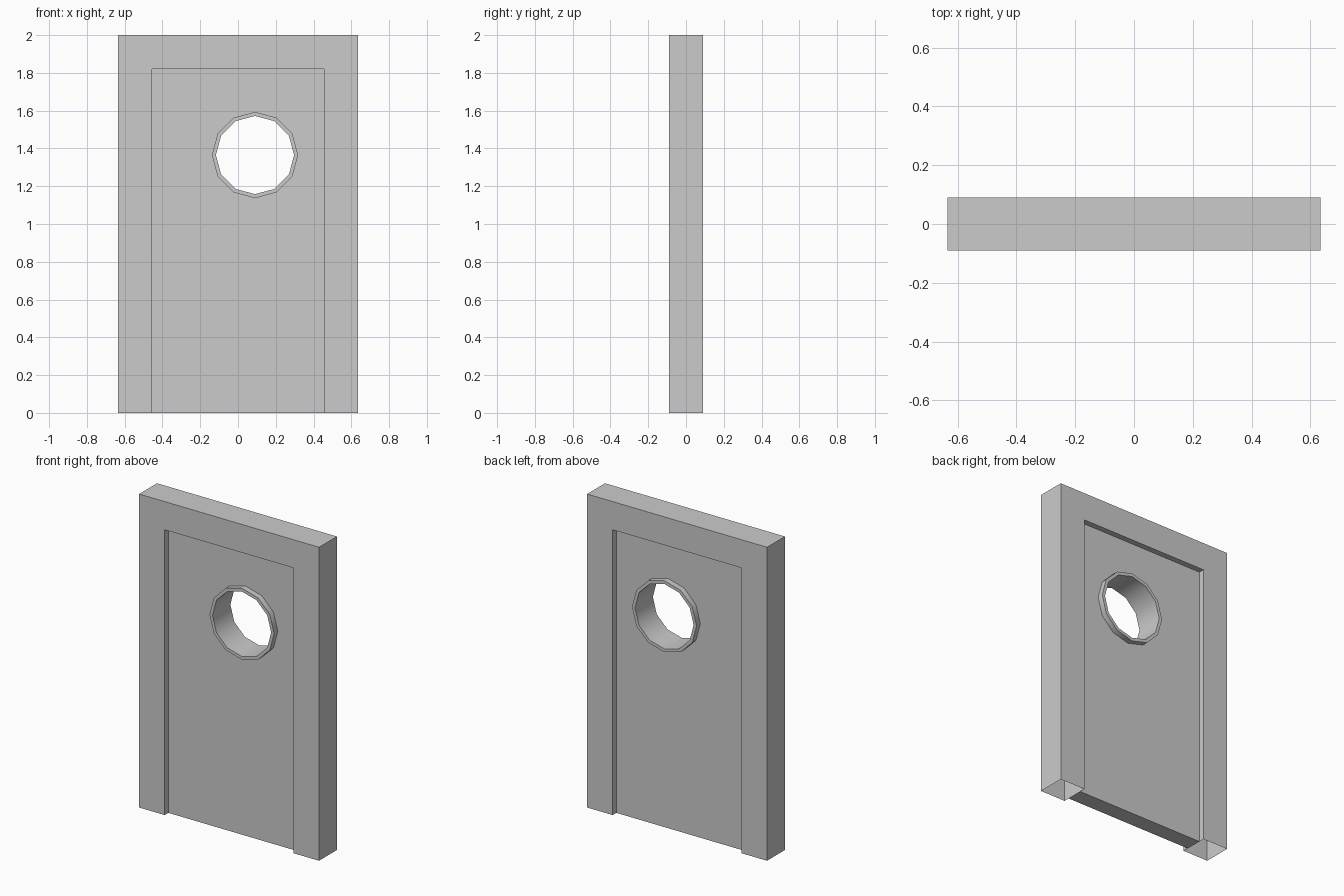
import bpy, bmesh
from math import cos, sin, pi

if "Cube" in bpy.data.objects:
    bpy.data.objects.remove(bpy.data.objects["Cube"])

HALF_W, HEIGHT, BAR = 0.635, 2.0, 0.18
IN_W, IN_H = HALF_W - BAR, HEIGHT - BAR
FRAME_Y, DOOR_Y = 0.09, 0.053
CX, CZ, R_OUT, R_IN, SIDES = 0.09, 1.365, 0.228, 0.207, 12


def circle(r):
    return [(CX + r * cos(2 * pi * i / SIDES), CZ + r * sin(2 * pi * i / SIDES))
            for i in range(SIDES)]


def slab(name, loops, half_y, open_bottom=False):
    """Fill x/z outlines (outer first, then holes) and extrude them along y."""
    bm = bmesh.new()
    edges = []
    for pts in loops:
        vs = [bm.verts.new((x, -half_y, z)) for x, z in pts]
        edges += [bm.edges.new((v, vs[i - 1])) for i, v in enumerate(vs)]
    bmesh.ops.triangle_fill(bm, edges=edges, use_beauty=True, normal=(0, -1, 0))
    ext = bmesh.ops.extrude_face_region(bm, geom=bm.faces[:], use_keep_orig=True)
    moved = [v for v in ext["geom"] if isinstance(v, bmesh.types.BMVert)]
    bmesh.ops.translate(bm, verts=moved, vec=(0, 2 * half_y, 0))
    bmesh.ops.recalc_face_normals(bm, faces=bm.faces[:])
    bmesh.ops.dissolve_limit(bm, angle_limit=0.01, verts=bm.verts[:], edges=bm.edges[:])
    if open_bottom:
        base = [f for f in bm.faces if all(v.co.z < 1e-4 for v in f.verts)]
        bmesh.ops.delete(bm, geom=base, context='FACES_ONLY')
    me = bpy.data.meshes.new(name)
    bm.to_mesh(me)
    bm.free()
    ob = bpy.data.objects.new(name, me)
    bpy.context.collection.objects.link(ob)
    return ob


# Door frame: upside-down U, post bottoms left open
slab("door_frame", [[(-HALF_W, 0), (-IN_W, 0), (-IN_W, IN_H), (IN_W, IN_H),
                     (IN_W, 0), (HALF_W, 0), (HALF_W, HEIGHT), (-HALF_W, HEIGHT)]],
     FRAME_Y, open_bottom=True)

# Recessed door leaf with a round opening
slab("door_leaf", [[(-IN_W, 0), (IN_W, 0), (IN_W, IN_H), (-IN_W, IN_H)],
                   circle(R_OUT)], DOOR_Y)

# Porthole rim, passing through the leaf and flush with the frame
rim = slab("porthole_rim", [circle(R_OUT), circle(R_IN)], FRAME_Y)
bpy.context.view_layer.objects.active = rim
rim.select_set(True)
bpy.ops.object.shade_smooth_by_angle(angle=pi * 35 / 180)
